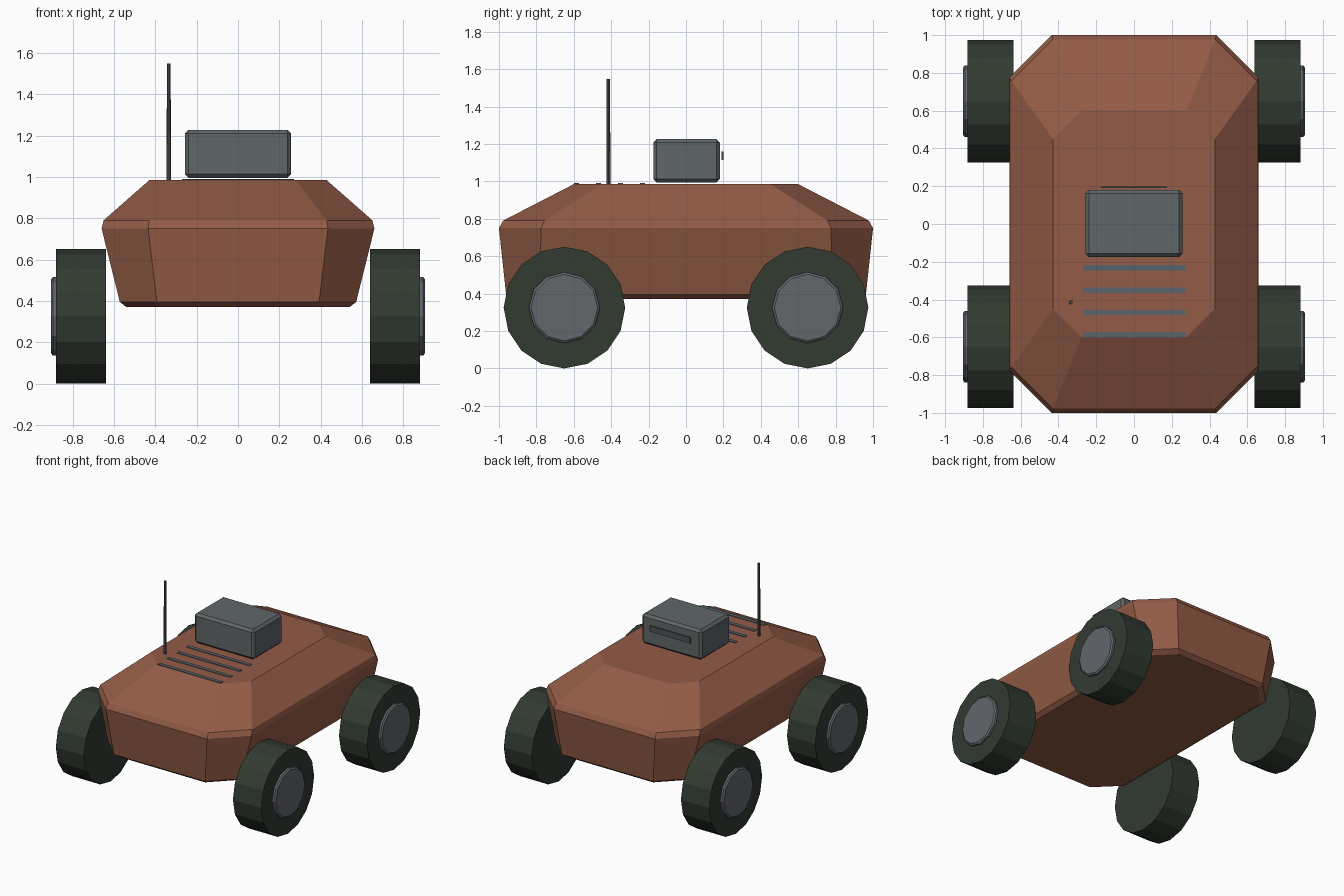
import bpy, bmesh, math
from mathutils import Matrix

if "Cube" in bpy.data.objects:
    bpy.data.objects.remove(bpy.data.objects["Cube"])


def material(name, rgb):
    m = bpy.data.materials.new(name)
    m.diffuse_color = (*rgb, 1)
    m.use_nodes = True
    m.node_tree.nodes["Principled BSDF"].inputs["Base Color"].default_value = m.diffuse_color
    return m


RUST = material("rust_brown", (0.29, 0.105, 0.061))
TIRE = material("tire_green_black", (0.031, 0.043, 0.031))
HUB = material("hub_grey", (0.125, 0.133, 0.148))
STEEL = material("housing_grey", (0.115, 0.133, 0.14))
VENT = material("vent_grey", (0.10, 0.127, 0.145))
DARK = material("dark_grey", (0.08, 0.085, 0.09))


def finish(bm, name, mat):
    bmesh.ops.recalc_face_normals(bm, faces=bm.faces)
    me = bpy.data.meshes.new(name)
    bm.to_mesh(me)
    bm.free()
    me.materials.append(mat)
    ob = bpy.data.objects.new(name, me)
    bpy.context.collection.objects.link(ob)
    return ob


def box(name, centre, size, mat, bevel=0):
    bm = bmesh.new()
    bmesh.ops.create_cube(bm, size=1, matrix=Matrix.Translation(centre) @ Matrix.Diagonal((*size, 1)))
    if bevel:
        bmesh.ops.bevel(bm, geom=bm.edges[:], offset=bevel, segments=1, affect='EDGES')
    return finish(bm, name, mat)


def rod(name, centre, r1, r2, length, sides, mat, rot=Matrix()):
    bm = bmesh.new()
    bmesh.ops.create_cone(bm, cap_ends=True, segments=sides, radius1=r1, radius2=r2,
                          depth=length, matrix=Matrix.Translation(centre) @ rot)
    return finish(bm, name, mat)


# Hull: stacked chamfered rectangles (z, half width, half length, corner cut)
levels = [(0.37, 0.54, 0.93, 0.17), (0.395, 0.572, 0.962, 0.18), (0.75, 0.66, 1.0, 0.225),
          (0.79, 0.65, 0.978, 0.22), (0.985, 0.428, 0.60, 0.15)]
bm = bmesh.new()
rings = []
for z, w, l, c in levels:
    pts = [(w, l - c), (w - c, l), (c - w, l), (-w, l - c),
           (-w, c - l), (c - w, -l), (w - c, -l), (w, c - l)]
    rings.append([bm.verts.new((x, y, z)) for x, y in pts])
for a, b in zip(rings, rings[1:]):
    for i in range(8):
        j = (i + 1) % 8
        bm.faces.new((a[i], a[j], b[j], b[i]))
bm.faces.new(rings[0][::-1])
bm.faces.new(rings[-1])
finish(bm, "hull", RUST)

# Wheels with hub caps on the outer sides
for side, sname in ((-1, "left"), (1, "right")):
    rot = Matrix.Rotation(side * math.pi / 2, 4, 'Y')
    for y, yname in ((-0.65, "front"), (0.65, "rear")):
        tag = f"{yname}_{sname}"
        rod(f"tire_{tag}", (side * 0.76, y, 0.325), 0.325, 0.325, 0.242, 16, TIRE, rot)
        rod(f"hub_{tag}", (side * 0.885, y, 0.325), 0.19, 0.19, 0.022, 12, HUB, rot)
        rod(f"hub_rim_{tag}", (side * 0.9005, y, 0.325), 0.19, 0.178, 0.009, 12, HUB, rot)

# Sensor housing with the viewing slot at the back
box("sensor_housing", (0, 0.003, 1.111), (0.515, 0.355, 0.232), STEEL, 0.018)
box("sensor_slot", (0, 0.195, 1.138), (0.35, 0.009, 0.045), DARK)

# Deck vents
for i in range(4):
    box(f"deck_vent_{i + 1}", (0, -0.232 - i * 0.118, 0.984), (0.54, 0.028, 0.012), VENT)

# Antenna
rod("antenna", (-0.335, -0.415, 1.26), 0.011, 0.009, 0.575, 8, DARK)
